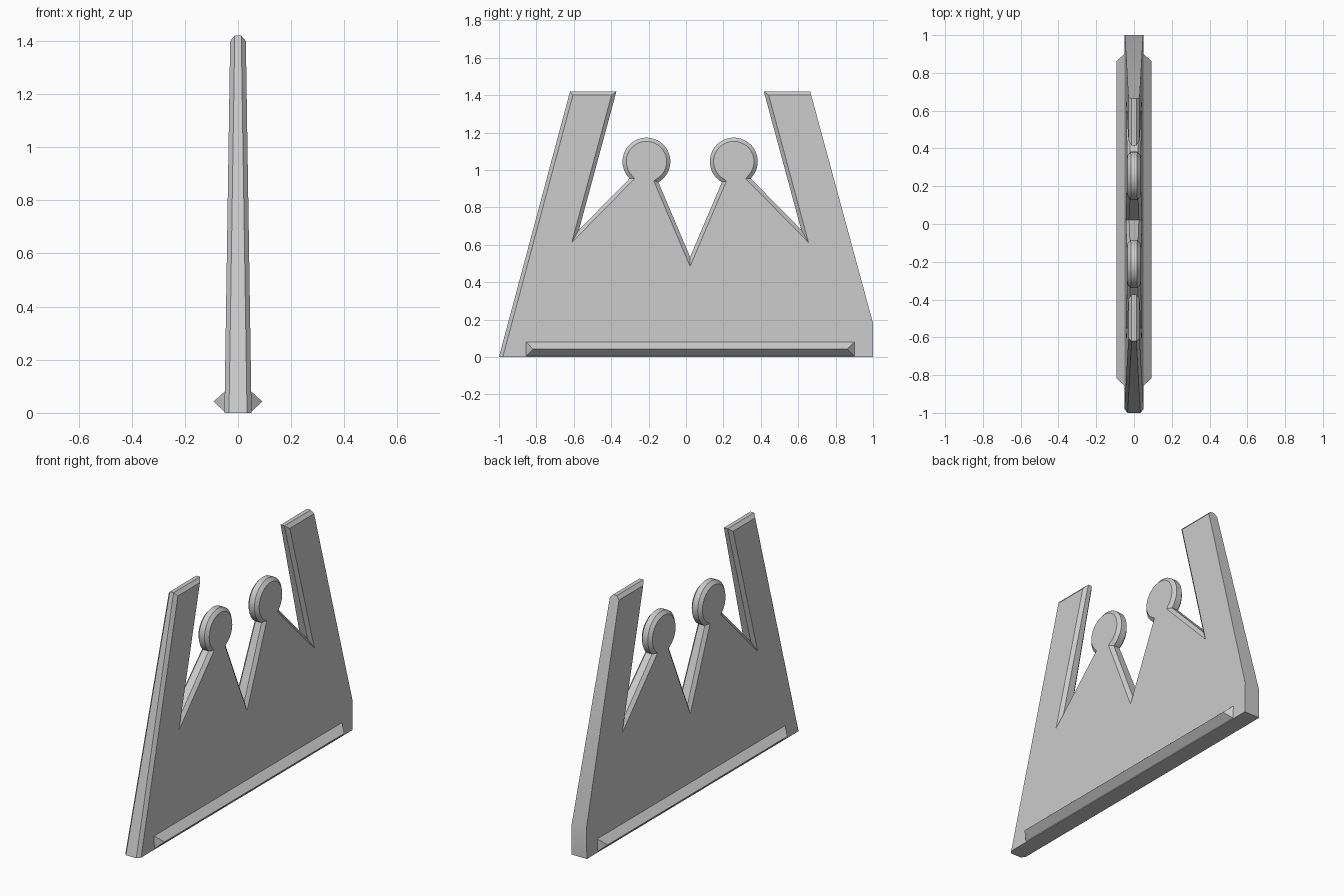
import bpy, bmesh, math
from mathutils import Vector

cube = bpy.data.objects.get("Cube")
if cube:
    bpy.data.objects.remove(cube, do_unlink=True)

grey = bpy.data.materials.new("plain grey")
grey.use_nodes = True
colour = (0.6, 0.6, 0.6, 1)
grey.diffuse_color = colour
grey.node_tree.nodes["Principled BSDF"].inputs["Base Color"].default_value = colour


def make_object(name, bm):
    bmesh.ops.recalc_face_normals(bm, faces=bm.faces)
    mesh = bpy.data.meshes.new(name)
    bm.to_mesh(mesh)
    bm.free()
    mesh.materials.append(grey)
    obj = bpy.data.objects.new(name, mesh)
    bpy.context.collection.objects.link(obj)
    return obj


def bridge(bm, rings):
    """Join neighbouring vertex rings with quads."""
    for a, b in zip(rings, rings[1:]):
        for i in range(len(a)):
            j = (i + 1) % len(a)
            bm.faces.new((a[i], a[j], b[j], b[i]))


# Crown outline in (y, z): front half, then the same mirrored about its middle
MIDDLE, BEVEL, DEPTH, ARC = 0.022, 0.02, 0.017, 30
KNOB = Vector((-0.2115, 1.045))
half = [Vector(p) for p in ((-1, 0), (-0.62, 1.42), (-0.372, 1.42), (-0.572, 0.68))]
for i in range(ARC + 1):
    a = math.radians(225 - 285 * i / ARC)
    half.append(KNOB + 0.128 * Vector((math.cos(a), math.sin(a))))
half.append(Vector((MIDDLE, 0.535)))
mirrored = [Vector((2 * MIDDLE - p.x, p.y)) for p in reversed(half[1:-1])]
outline = half + mirrored + [Vector((1, 0.18)), Vector((1, 0))]

# Inset outline: every edge is bevelled except the back and the base
count = len(outline)
widths = [BEVEL] * (count - 3) + [0] * 3
normals = []
for i, p in enumerate(outline):
    d = (outline[(i + 1) % count] - p).normalized()
    normals.append(Vector((d.y, -d.x)))
inset = []
for i, p in enumerate(outline):
    n, m, u, w = normals[i - 1], normals[i], widths[i - 1], widths[i]
    det = n.x * m.y - n.y * m.x
    inset.append(p + Vector((u * m.y - w * n.y, w * n.x - u * m.x)) / det)


# Crown plate, thinner towards the top
def ring(bm, points, side, depth):
    return [bm.verts.new((side * (0.051 - 0.0153 * p.y - depth), p.x, p.y)) for p in points]


bm = bmesh.new()
rings = [ring(bm, inset, -1, 0), ring(bm, outline, -1, DEPTH),
         ring(bm, outline, 1, DEPTH), ring(bm, inset, 1, 0)]
bridge(bm, rings)
bm.faces.new(rings[0])
bm.faces.new(rings[-1])
plate = make_object("crown_plate", bm)
bpy.context.view_layer.objects.active = plate
plate.select_set(True)
bpy.ops.object.shade_smooth_by_angle(angle=math.radians(25))
plate.select_set(False)

# Wedge-shaped rails with mitred ends along both sides of the base
for side, name in ((1, "left_base_rail"), (-1, "right_base_rail")):
    bm = bmesh.new()
    ends = []
    for y, inward in ((-0.86, 0.042), (0.905, -0.042)):
        section = ((0.045, y, 0), (0.092, y + inward, 0.0425), (0.045, y, 0.085))
        ends.append([bm.verts.new((side * px, py, pz)) for px, py, pz in section])
    bridge(bm, ends)
    for end in ends:
        bm.faces.new(end)
    make_object(name, bm)
